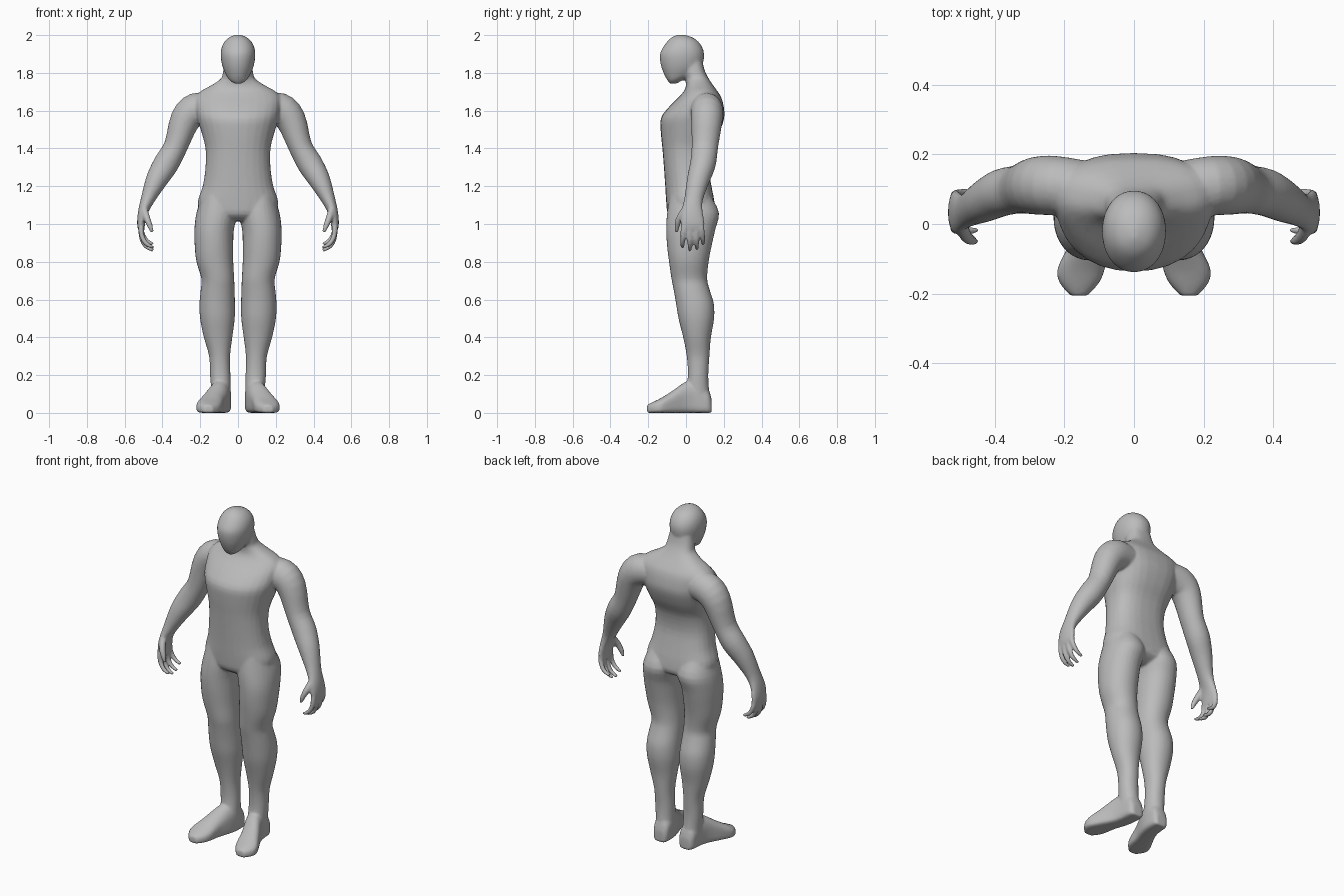
import bpy, bmesh, math
from mathutils import Vector

if "Cube" in bpy.data.objects:
    bpy.data.objects.remove(bpy.data.objects["Cube"])

bm = bmesh.new()
SIDES = 28


def power(v, n):
    return math.copysign(abs(v) ** (2 / n), v)


def refine(rows, steps=3):
    """Catmull-Rom interpolation of section rows."""
    out = []
    for i in range(len(rows) - 1):
        p0, p1 = rows[max(i - 1, 0)], rows[i]
        p2, p3 = rows[i + 1], rows[min(i + 2, len(rows) - 1)]
        for k in range(steps):
            t = k / steps
            out.append([0.5 * (2 * b + (c - a) * t + (2 * a - 5 * b + 4 * c - d) * t * t
                               + (3 * b - a - 3 * c + d) * t ** 3)
                        for a, b, c, d in zip(p0, p1, p2, p3)])
    return out + [list(rows[-1])]


def skin(rings, side=1):
    """Closed loft through rings of points, side=-1 mirrors in x."""
    loops = [[bm.verts.new((p.x * side, p.y, p.z)) for p in r] for r in rings]
    for a, b in zip(loops, loops[1:]):
        for i in range(SIDES):
            j = (i + 1) % SIDES
            bm.faces.new((a[i], a[j], b[j], b[i]))
    bm.faces.new(loops[0])
    bm.faces.new(loops[-1])


def ring(c, u, v, n_neg=2.0, n_pos=2.0):
    pts = []
    for i in range(SIDES):
        a = 2 * math.pi * i / SIDES
        n = n_pos if math.sin(a) > 0 else n_neg
        pts.append(c + u * power(math.cos(a), n) + v * power(math.sin(a), n))
    return pts


def column(rows, side=1, n_front=2.1, n_back=2.1):
    """Horizontal sections: z, x0, x1, y0, y1."""
    skin([ring(Vector(((x0 + x1) / 2, (y0 + y1) / 2, z)), Vector(((x1 - x0) / 2, 0, 0)),
               Vector((0, (y1 - y0) / 2, 0)), n_front, n_back)
          for z, x0, x1, y0, y1 in refine(rows)], side)


def limb(rows, side):
    """Sections across a path: x, y, z, half thickness, half depth in y."""
    rows = refine(rows)
    rings = []
    for i, (x, y, z, thick, deep) in enumerate(rows):
        t = (Vector(rows[min(i + 1, len(rows) - 1)][:3]) - Vector(rows[max(i - 1, 0)][:3])).normalized()
        u = (Vector((0, 1, 0)) - t * t.y).normalized()
        rings.append(ring(Vector((x, y, z)), u * deep, t.cross(u) * thick))
    skin(rings, side)


# torso and neck: z, half width, front, back
torso = [(1.015, .09, -.05, .09), (1.05, .19, -.095, .15), (1.12, .212, -.105, .15),
         (1.2, .187, -.11, .135), (1.3, .172, -.117, .12), (1.4, .172, -.125, .135),
         (1.48, .192, -.133, .175), (1.56, .215, -.133, .202), (1.62, .225, -.09, .2),
         (1.67, .225, -.04, .187), (1.705, .195, -.01, .165), (1.735, .14, .0, .143),
         (1.77, .09, -.005, .12), (1.81, .079, -.02, .1), (1.87, .07, -.03, .085)]
column([(z, -w, w, f, b) for z, w, f, b in torso], n_front=2.15, n_back=2.6)

# head
head = [(1.743, .018, -.085, -.05), (1.76, .044, -.098, -.02), (1.79, .064, -.115, .04),
        (1.84, .084, -.133, .085), (1.9, .092, -.138, .096), (1.95, .081, -.112, .078),
        (1.985, .052, -.08, .04), (2.002, .012, -.045, -.01)]
column([(z, -w, w, f, b) for z, w, f, b in head])

leg = [(1.15, .03, .19, -.085, .13), (1.06, .004, .22, -.1, .175), (.97, .022, .231, -.105, .155),
       (.88, .025, .229, -.1, .135), (.8, .025, .22, -.09, .12), (.71, .02, .194, -.077, .112),
       (.65, .018, .198, -.065, .126), (.58, .016, .204, -.053, .147), (.5, .017, .201, -.04, .149),
       (.4, .03, .181, -.015, .132), (.3, .042, .153, .004, .124), (.2, .04, .148, .01, .118),
       (.12, .038, .142, .0, .122), (.04, .036, .138, .0, .128)]

# foot: x, y, half width, height
foot = [(.085, .136, .03, .07), (.086, .115, .048, .13), (.09, .05, .053, .17), (.104, -.005, .055, .163),
        (.132, -.07, .06, .118), (.152, -.13, .068, .08), (.157, -.17, .056, .06), (.158, -.206, .024, .042)]

# arm from inside the shoulder to the palm
arm = [(.13, .105, 1.61, .075, .075), (.22, .11, 1.605, .09, .085), (.28, .11, 1.55, .08, .083),
       (.33, .1, 1.41, .063, .07), (.38, .09, 1.32, .067, .068), (.43, .065, 1.235, .058, .06),
       (.478, .04, 1.13, .037, .049), (.504, .032, 1.06, .026, .058), (.513, .035, 1.0, .021, .064),
       (.511, .036, .965, .016, .058)]
thumb = [(.497, .0, 1.08, .018, .02), (.482, -.035, 1.03, .018, .018),
         (.464, -.048, .985, .014, .014), (.454, -.049, .955, .008, .008)]

for s in (1, -1):
    column(leg, s)
    skin([ring(Vector((x, y, h / 2)), Vector((w, 0, 0)), Vector((0, 0, h / 2)), 5, 2.2)
          for x, y, w, h in refine(foot)], s)
    limb(arm, s)
    limb(thumb, s)
    # four curled fingers: base y, tip y, tip z
    for y0, y1, tip in ((-.012, -.018, .875), (.02, .02, .86), (.052, .058, .867), (.08, .09, .893)):
        limb([(.512, y0, .99, .016, .016), (.51, (y0 + y1) / 2, tip + .065, .014, .014),
              (.487, y1, tip + .022, .0125, .0125), (.448, y1, tip, .009, .009)], s)

bmesh.ops.recalc_face_normals(bm, faces=bm.faces)
mesh = bpy.data.meshes.new("body")
bm.to_mesh(mesh)
bm.free()
body = bpy.data.objects.new("body", mesh)
bpy.context.collection.objects.link(body)

# plain grey skin
grey = bpy.data.materials.new("grey")
grey.diffuse_color = (.5, .5, .5, 1)
grey.use_nodes = True
grey.node_tree.nodes["Principled BSDF"].inputs["Base Color"].default_value = grey.diffuse_color
mesh.materials.append(grey)

# fuse the parts into one smooth surface
fuse = body.modifiers.new("fuse", 'REMESH')
fuse.mode = 'VOXEL'
fuse.voxel_size = .007
fuse.use_smooth_shade = True
soften = body.modifiers.new("soften", 'SMOOTH')
soften.factor = .5
soften.iterations = 6
thin = body.modifiers.new("thin", 'DECIMATE')
thin.ratio = .25
bpy.context.view_layer.objects.active = body
body.select_set(True)
for m in ("fuse", "soften", "thin"):
    bpy.ops.object.modifier_apply(modifier=m)
bpy.ops.object.shade_smooth()
